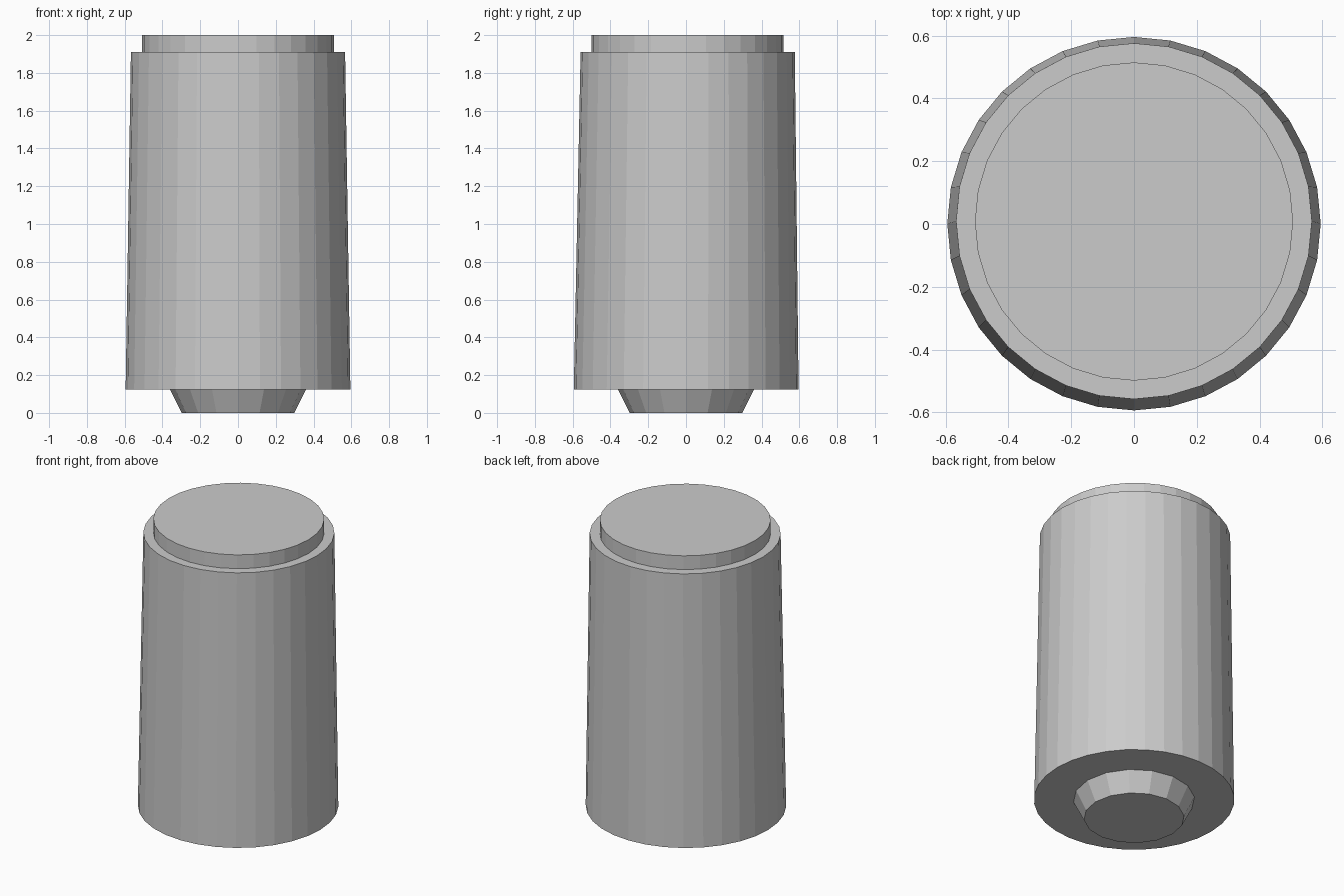
import bpy, bmesh
from math import cos, sin, tau

if "Cube" in bpy.data.objects:
    bpy.data.objects.remove(bpy.data.objects["Cube"])


def lathe(name, rings, sides):
    """Closed flat-shaded solid from rings of (radius, z, y offset)."""
    bm = bmesh.new()
    loops = [[bm.verts.new((r * cos(tau * i / sides), y + r * sin(tau * i / sides), z))
              for i in range(sides)] for r, z, y in rings]
    for a, b in zip(loops, loops[1:]):
        for i in range(sides):
            j = (i + 1) % sides
            bm.faces.new((a[i], a[j], b[j], b[i]))
    bm.faces.new(loops[0][::-1])
    bm.faces.new(loops[-1])
    mesh = bpy.data.meshes.new(name)
    bm.to_mesh(mesh)
    bm.free()
    obj = bpy.data.objects.new(name, mesh)
    bpy.context.collection.objects.link(obj)
    return obj


# Tapered main body with a slightly narrower raised cap, leaning a touch backwards
lathe("body_with_cap", [(0.595, 0.125, 0.001), (0.567, 1.91, 0.009),
                        (0.507, 1.91, 0.008), (0.507, 2.0, 0.008)], 32)

# Small coarse conical foot underneath
lathe("foot", [(0.298, 0.0, 0.0), (0.36, 0.125, 0.0)], 16)
